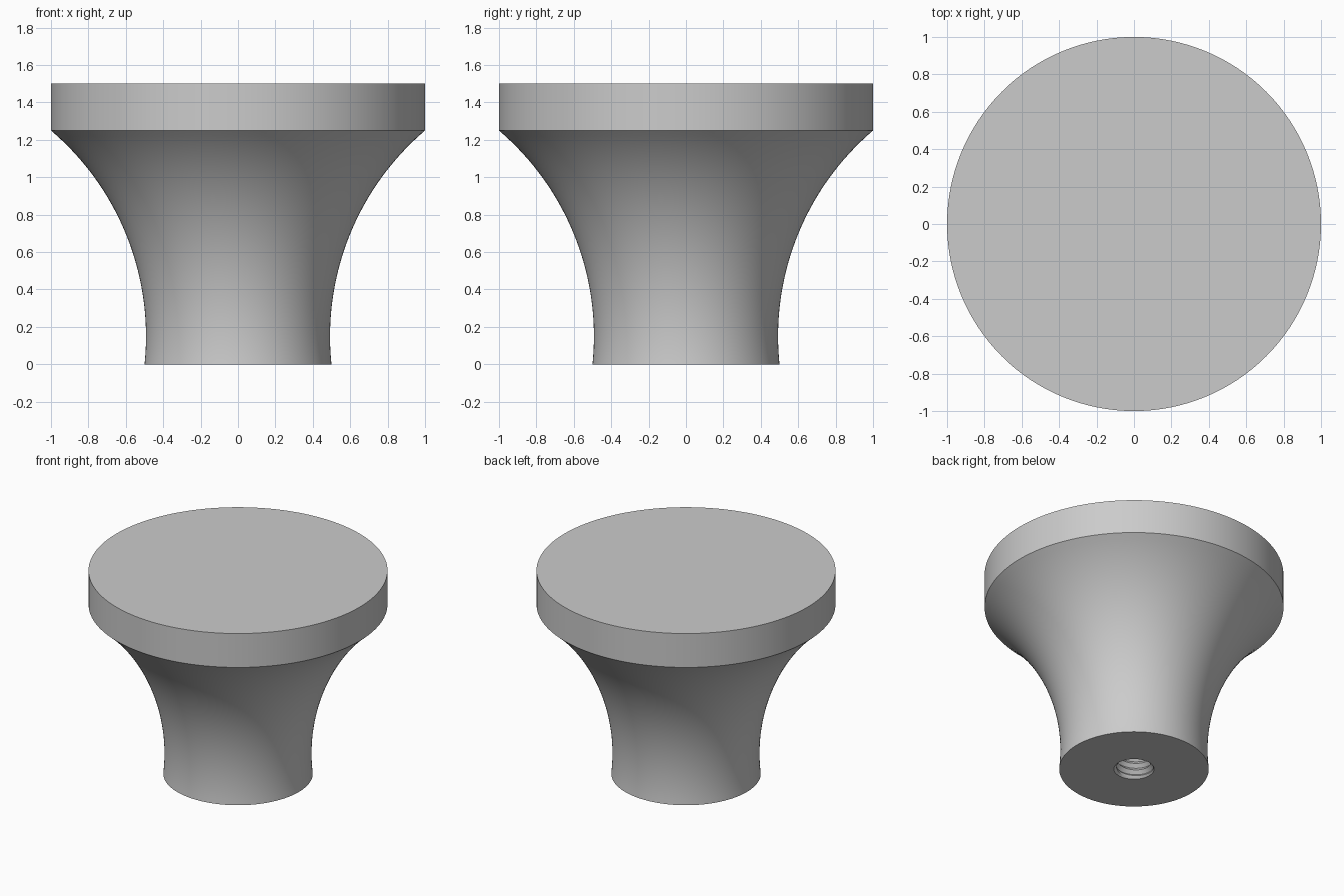
import bpy, bmesh, math

if "Cube" in bpy.data.objects:
    bpy.data.objects.remove(bpy.data.objects["Cube"])

SIDES = 128
PITCH, DEPTH = 0.05, 0.5          # threaded screw hole
MINOR, MAJOR, RIM = 0.108, 0.13, 0.135
STEPS = 4                         # rows per thread turn


def circle_row(r, z):
    return lambda a: (r, z)


def thread_row(k):
    """One helical row of the threaded hole, clipped to the hole's depth."""
    def point(a):
        z = PITCH * (k / STEPS + a / math.tau)
        z = min(max(z, 0.0), DEPTH)
        phase = (z / PITCH - a / math.tau) % 1.0
        r = MINOR + (MAJOR - MINOR) * abs(2 * phase - 1)
        return max(r, RIM - z), z
    return point


# Outer profile: flat top, straight rim, then a concave arc down to the foot
rows = [circle_row(0, 1.5), circle_row(1, 1.5), circle_row(1, 1.25)]
cz = 0.15
cx = 2.3125 - 2.5 * cz
radius = math.hypot(cx - 0.5, cz)
ARC = 40
for i in range(1, ARC + 1):
    z = 1.25 * (1 - i / ARC)
    rows.append(circle_row(cx - math.sqrt(radius ** 2 - (z - cz) ** 2), z))

# Underside, screw hole and its pointed end
rows.append(circle_row(RIM, 0))
turns = round(DEPTH / PITCH)
rows += [thread_row(k) for k in range(-STEPS, turns * STEPS + 1)]
rows.append(circle_row(0, DEPTH + 0.05))

# Skin all rows into one closed body
bm = bmesh.new()
grid = []
for row in rows:
    ring = []
    for j in range(SIDES + 1):
        a = math.tau * j / SIDES
        r, z = row(a)
        ring.append(bm.verts.new((r * math.cos(a), r * math.sin(a), z)))
    grid.append(ring)
for lower, upper in zip(grid, grid[1:]):
    for j in range(SIDES):
        bm.faces.new((lower[j], upper[j], upper[j + 1], lower[j + 1]))
bmesh.ops.remove_doubles(bm, verts=bm.verts, dist=1e-5)
bmesh.ops.recalc_face_normals(bm, faces=bm.faces)

mesh = bpy.data.meshes.new("knob")
bm.to_mesh(mesh)
bm.free()
knob = bpy.data.objects.new("knob", mesh)
bpy.context.collection.objects.link(knob)

# Plain grey
grey = bpy.data.materials.new("light grey")
grey.diffuse_color = (0.6, 0.6, 0.6, 1)
grey.use_nodes = True
grey.node_tree.nodes["Principled BSDF"].inputs["Base Color"].default_value = grey.diffuse_color
mesh.materials.append(grey)

bpy.context.view_layer.objects.active = knob
knob.select_set(True)
bpy.ops.object.shade_smooth_by_angle(angle=math.radians(30))
